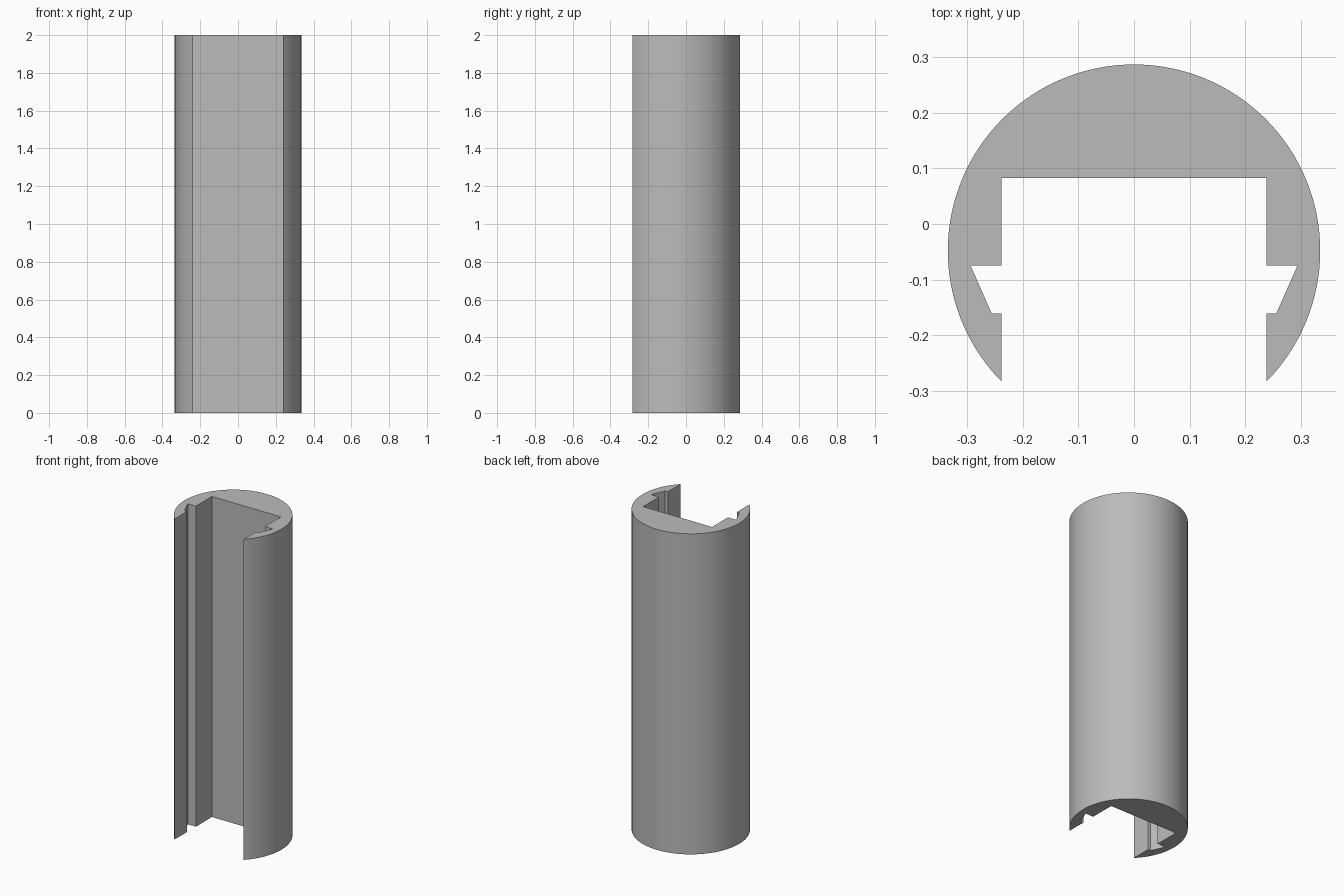
import bpy
import bmesh
from math import atan2, cos, sin, pi, radians, sqrt

cube = bpy.data.objects.get("Cube")
if cube:
    bpy.data.objects.remove(cube, do_unlink=True)

HEIGHT = 2.0
RADIUS = 0.335
CENTRE_Y = -0.048
SLOT_X = 0.238
SEGMENTS = 96

# Single grey material
grey = bpy.data.materials.new("plain grey")
grey.use_nodes = True
colour = (0.5, 0.5, 0.5, 1)
grey.diffuse_color = colour
grey.node_tree.nodes["Principled BSDF"].inputs["Base Color"].default_value = colour

# Outer arc, from the right lip round the back to the left lip
start = atan2(-sqrt(RADIUS**2 - SLOT_X**2), SLOT_X)
sweep = pi - 2 * start
outline = []
for i in range(SEGMENTS + 1):
    a = start + sweep * i / SEGMENTS
    outline.append((RADIUS * cos(a), CENTRE_Y + RADIUS * sin(a)))

# Inner channel with an undercut groove, mirrored across x
channel = [(SLOT_X, -0.161), (0.256, -0.161), (0.294, -0.075),
           (SLOT_X, -0.075), (SLOT_X, 0.083)]
outline += [(-x, y) for x, y in channel]
outline += reversed(channel)

# Extrude the profile to full height
bm = bmesh.new()
base = bm.faces.new([bm.verts.new((x, y, 0)) for x, y in outline])
result = bmesh.ops.extrude_face_region(bm, geom=[base], use_keep_orig=True)
top = [v for v in result["geom"] if isinstance(v, bmesh.types.BMVert)]
bmesh.ops.translate(bm, verts=top, vec=(0, 0, HEIGHT))
bmesh.ops.recalc_face_normals(bm, faces=bm.faces)

mesh = bpy.data.meshes.new("slotted_column")
bm.to_mesh(mesh)
bm.free()
mesh.materials.append(grey)
column = bpy.data.objects.new("slotted_column", mesh)
bpy.context.collection.objects.link(column)

# Smooth round outside, crisp channel edges
bpy.ops.object.select_all(action="DESELECT")
column.select_set(True)
bpy.context.view_layer.objects.active = column
bpy.ops.object.shade_smooth_by_angle(angle=radians(20))
